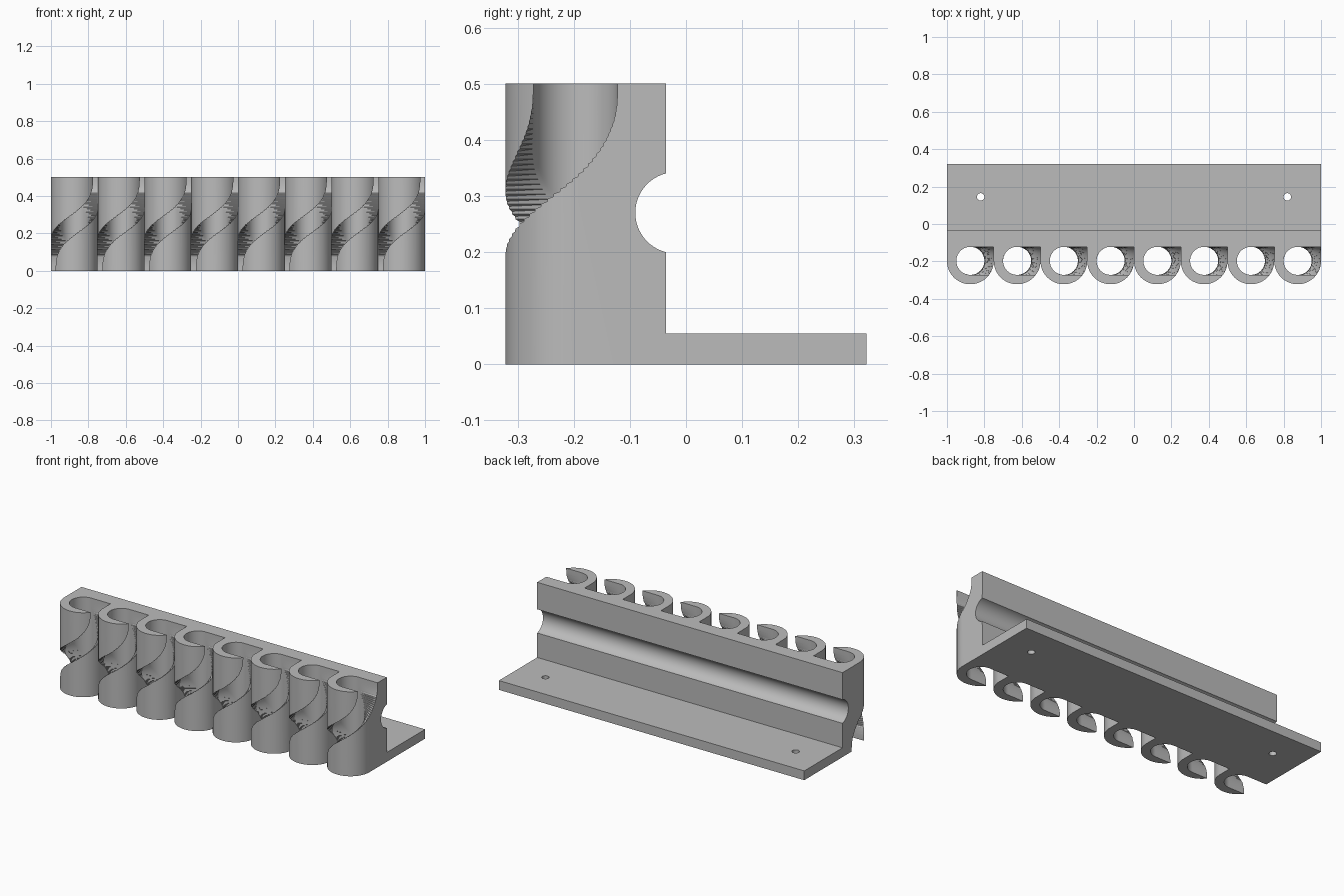
import bpy, bmesh, math

cube = bpy.data.objects.get("Cube")
if cube:
    bpy.data.objects.remove(cube, do_unlink=True)

LENGTH, HEIGHT = 2.0, 0.5
COUNT = 8
PITCH = LENGTH / COUNT
OUTER, BORE = PITCH / 2, 0.075
AXIS_Y, RAIL_FRONT, RAIL_BACK, PLATE_BACK = -0.197, -0.12, -0.036, 0.322
PLATE_TOP = 0.055

grey = bpy.data.materials.new("plain grey")
grey.use_nodes = True
grey.diffuse_color = (0.5, 0.5, 0.5, 1)
grey.node_tree.nodes["Principled BSDF"].inputs["Base Color"].default_value = (0.5, 0.5, 0.5, 1)


def arc(cx, cy, r, start, end, n):
    angles = [math.radians(start + (end - start) * i / n) for i in range(n + 1)]
    return [(cx + r * math.cos(a), cy + r * math.sin(a)) for a in angles]


def loft(name, rings):
    """Solid through a list of point rings, capped at both ends."""
    bm = bmesh.new()
    rows = [[bm.verts.new(p) for p in ring] for ring in rings]
    n = len(rows[0])
    for a, b in zip(rows, rows[1:]):
        for i in range(n):
            bm.faces.new((a[i], a[(i + 1) % n], b[(i + 1) % n], b[i]))
    bm.faces.new(rows[0][::-1])
    bm.faces.new(rows[-1])
    if len(rows) > 2:
        bmesh.ops.triangulate(bm, faces=[f for f in bm.faces if len(f.verts) == 4])
    bmesh.ops.recalc_face_normals(bm, faces=bm.faces)
    mesh = bpy.data.meshes.new(name)
    bm.to_mesh(mesh)
    bm.free()
    mesh.materials.append(grey)
    obj = bpy.data.objects.new(name, mesh)
    bpy.context.collection.objects.link(obj)
    return obj


def activate(obj):
    bpy.ops.object.select_all(action='DESELECT')
    obj.select_set(True)
    bpy.context.view_layer.objects.active = obj


def cut(obj, cutter):
    mod = obj.modifiers.new("cut", 'BOOLEAN')
    mod.operation, mod.solver, mod.object = 'DIFFERENCE', 'EXACT', cutter
    activate(obj)
    bpy.ops.object.modifier_apply(modifier=mod.name)
    bpy.data.objects.remove(cutter, do_unlink=True)


def smooth(obj):
    activate(obj)
    bpy.ops.object.shade_smooth_by_angle(angle=math.radians(30))


# Rail with rear groove and screw plate, one section swept along x
groove = arc(-0.018, 0.27, 0.0724, 255.6, 104.4, 24)
section = [(RAIL_FRONT, 0), (PLATE_BACK, 0), (PLATE_BACK, PLATE_TOP), (RAIL_BACK, PLATE_TOP)]
section += groove + [(RAIL_BACK, HEIGHT), (RAIL_FRONT, HEIGHT)]
rail = loft("mounting_rail", [[(x, y, z) for y, z in section] for x in (-LENGTH / 2, LENGTH / 2)])

# Screw holes
for side in (-1, 1):
    circle = arc(side * 0.82, 0.145, 0.02, 0, 345, 23)
    cut(rail, loft("screw_cutter", [[(x, y, z) for x, y in circle] for z in (-0.1, 0.15)]))
smooth(rail)

# Tube: rounded front, square back
outline = arc(0, AXIS_Y, OUTER, 180, 360, 48) + [(OUTER, RAIL_FRONT), (-OUTER, RAIL_FRONT)]
tube = loft("twisted_slot_tube_1", [[(x, y, z) for x, y in outline] for z in (0, HEIGHT)])

# Bore and slot in one, turning half a turn through the front
REACH, STEPS = 0.2, 56
slot = arc(0, 0, BORE, 90, 270, 32) + [(REACH, -BORE), (REACH, BORE)]
rings = []
for k in range(-1, STEPS + 2):
    u = min(max(k / STEPS, 0), 1)
    turn = -math.pi * u ** 3 * (u * (u * 6 - 15) + 10)
    c, s = math.cos(turn), math.sin(turn)
    z = HEIGHT * (1 - k / STEPS)
    rings.append([(x * c - y * s, AXIS_Y + x * s + y * c, z) for x, y in slot])
cut(tube, loft("slot_cutter", rings))
smooth(tube)

# Row of tubes
tube.location.x = -LENGTH / 2 + OUTER
for i in range(1, COUNT):
    copy = tube.copy()
    copy.name = f"twisted_slot_tube_{i + 1}"
    copy.location.x += i * PITCH
    bpy.context.collection.objects.link(copy)
